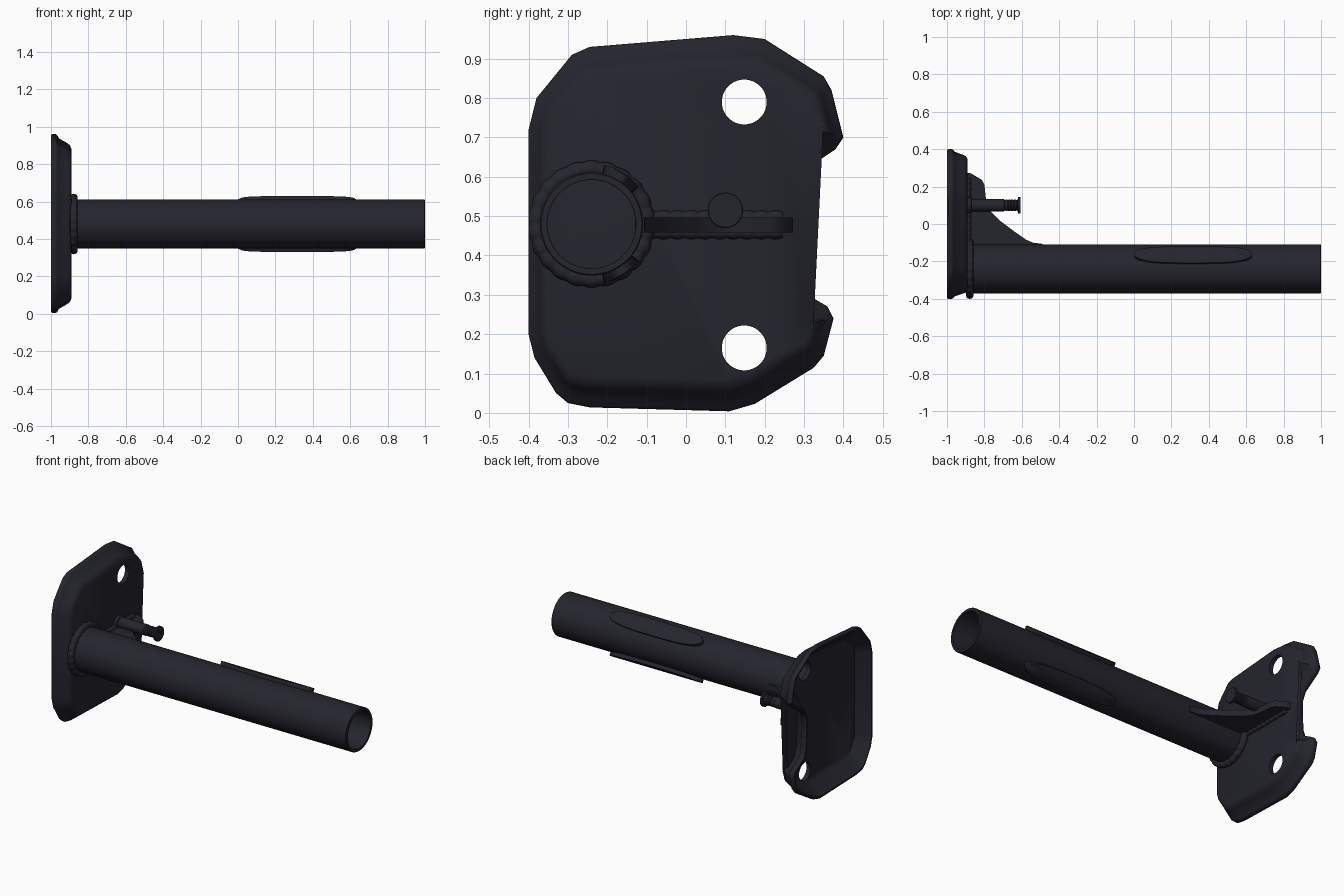
import bpy, bmesh, math
from mathutils import Vector

cube = bpy.data.objects.get("Cube")
if cube:
    bpy.data.objects.remove(cube, do_unlink=True)

paint = bpy.data.materials.new("dark slate paint")
paint.use_nodes = True
colour = (0.018, 0.018, 0.027, 1)
paint.diffuse_color = colour
paint.node_tree.nodes["Principled BSDF"].inputs["Base Color"].default_value = colour

AXIS_Y, AXIS_Z = -0.24, 0.48   # tube centre line


def loft(name, rings, closed=False, angle=35):
    """Skin a list of equal-length point rings; cap the ends unless closed."""
    bm = bmesh.new()
    loops = [[bm.verts.new(p) for p in ring] for ring in rings]
    n = len(loops[0])
    pairs = list(zip(loops, loops[1:])) + ([(loops[-1], loops[0])] if closed else [])
    for a, b in pairs:
        for i in range(n):
            j = (i + 1) % n
            bm.faces.new((a[i], a[j], b[j], b[i]))
    if not closed:
        bm.faces.new(loops[0])
        bm.faces.new(loops[-1])
    bmesh.ops.recalc_face_normals(bm, faces=bm.faces)
    mesh = bpy.data.meshes.new(name)
    bm.to_mesh(mesh)
    bm.free()
    mesh.materials.append(paint)
    obj = bpy.data.objects.new(name, mesh)
    bpy.context.collection.objects.link(obj)
    smooth(obj, angle)
    return obj


def select(obj):
    bpy.ops.object.select_all(action='DESELECT')
    obj.select_set(True)
    bpy.context.view_layer.objects.active = obj


def smooth(obj, angle=35):
    select(obj)
    bpy.ops.object.shade_smooth_by_angle(angle=math.radians(angle))


def circle(x, r, y=AXIS_Y, z=AXIS_Z, n=48):
    return [(x, y + r * math.cos(2 * math.pi * i / n),
             z + r * math.sin(2 * math.pi * i / n)) for i in range(n)]


# Pressed mounting plate: outline in (y, z), stepped inward towards the face
outline = [(-.40, .72), (-.38, .80), (-.29, .91), (-.245, .93), (.12, .96), (.20, .95),
           (.35, .855), (.37, .82), (.40, .70), (.38, .67), (.275, .60), (.252, .555),
           (.25, .48), (.257, .37), (.275, .32), (.36, .27), (.375, .24), (.35, .145),
           (.325, .115), (.175, .023), (.11, .004), (-.245, .014), (-.30, .025),
           (-.33, .05), (-.385, .14), (-.40, .20)]


def inset(x, d):
    pts = [Vector(p) for p in outline]
    ring = []
    for i, p in enumerate(pts):
        a = (p - pts[i - 1]).normalized()
        b = (pts[(i + 1) % len(pts)] - p).normalized()
        t = a + b
        inward = Vector((t.y, -t.x)) / (1 + a.dot(b))
        ring.append((x, p.x + 0.6 * d * inward.x, p.y + d * inward.y))
    return ring


steps = [(-.918, .10), (-.93, .085), (-.97, .048), (-.985, .03), (-1, .018), (-1, .006),
         (-.993, 0), (-.974, 0), (-.966, .006), (-.958, .022), (-.915, .046),
         (-.899, .058), (-.89, .08)]
plate = loft("mounting_plate", [inset(x, d) for x, d in steps], angle=40)

# Two bolt holes
for hole_z in (.165, .79):
    cutter = loft("hole_cutter", [circle(x, .057, .148, hole_z) for x in (-1.1, -.8)])
    cutter.hide_render = True
    cut = plate.modifiers.new("bolt_hole", 'BOOLEAN')
    cut.object = cutter
    cut.solver = 'EXACT'
    select(plate)
    bpy.ops.object.modifier_apply(modifier=cut.name)
    bpy.data.objects.remove(cutter, do_unlink=True)
smooth(plate, 40)

# Hollow tube
loft("tube", [circle(x, r, n=64) for x, r in
              [(-.9, .131), (.996, .131), (1, .128), (1, .113), (-.9, .112)]], closed=True)

# Lumpy weld bead around the tube foot
bead = []
for i in range(132):
    a = 2 * math.pi * i / 132
    minor = .018 + .004 * abs(math.sin(11 * a))
    ring = []
    for k in range(10):
        b = 2 * math.pi * k / 10
        r = .140 + minor * math.cos(b)
        ring.append((-.878 + minor * math.sin(b), AXIS_Y + r * math.cos(a),
                     AXIS_Z + r * math.sin(a)))
    bead.append(ring)
loft("tube_weld", bead, closed=True, angle=50)

# Gusset web between plate and tube
web = [(-.9, -.13), (-.9, .272), (-.875, .272), (-.845, .255), (-.812, .235), (-.80, .21),
       (-.79, .12), (-.775, .075), (-.72, .02), (-.64, -.04), (-.575, -.085),
       (-.54, -.10), (-.49, -.106), (-.49, -.13)]
loft("gusset", [[(x, y, z) for x, y in web] for z in (.459, .497)])

# Weld beads along both sides of the gusset
for side, bead_z in (("lower", .459), ("upper", .497)):
    rings = []
    for i in range(61):
        y = -.11 + .355 * i / 60
        r = .014 + .004 * abs(math.sin(math.pi * i / 6))
        rings.append([(-.888 + r * math.cos(k * math.pi / 4), y,
                       bead_z + r * math.sin(k * math.pi / 4)) for k in range(8)])
    loft(side + "_gusset_weld", rings, angle=50)

# Headed locking pin with a grooved tip
pin = [(-.9, .042), (-.872, .042), (-.868, .033), (-.695, .033), (-.69, .028)]
for i in range(4):
    x = -.685 + .015 * i
    pin += [(x, .031), (x + .008, .031), (x + .011, .028)]
pin += [(-.622, .03), (-.62, .045), (-.608, .045), (-.606, .043)]
loft("locking_pin", [circle(x, r, .10, .515, 32) for x, r in pin])

# Two curved pads on the rear of the tube, mirrored above and below
pad_edge = []
for i in range(64):
    a = 2 * math.pi * i / 64
    c, s = math.cos(a), math.sin(a)
    along = math.copysign(abs(c) ** .6, c)
    around = math.copysign(abs(s) ** .8, s)
    pad_edge.append((along, around))


def pad_ring(r, scale, flip):
    ring = []
    for along, around in pad_edge:
        a = math.radians(58 + 20 * scale * around)
        ring.append((.317 + .315 * scale * along, AXIS_Y + r * math.cos(a),
                     AXIS_Z + flip * r * math.sin(a)))
    return ring


for name, flip in (("upper_pad", 1), ("lower_pad", -1)):
    layers = [(.125, 1), (.150, 1), (.153, .985), (.153, .7), (.153, .4), (.153, .05)]
    loft(name, [pad_ring(r, s, flip) for r, s in layers])
